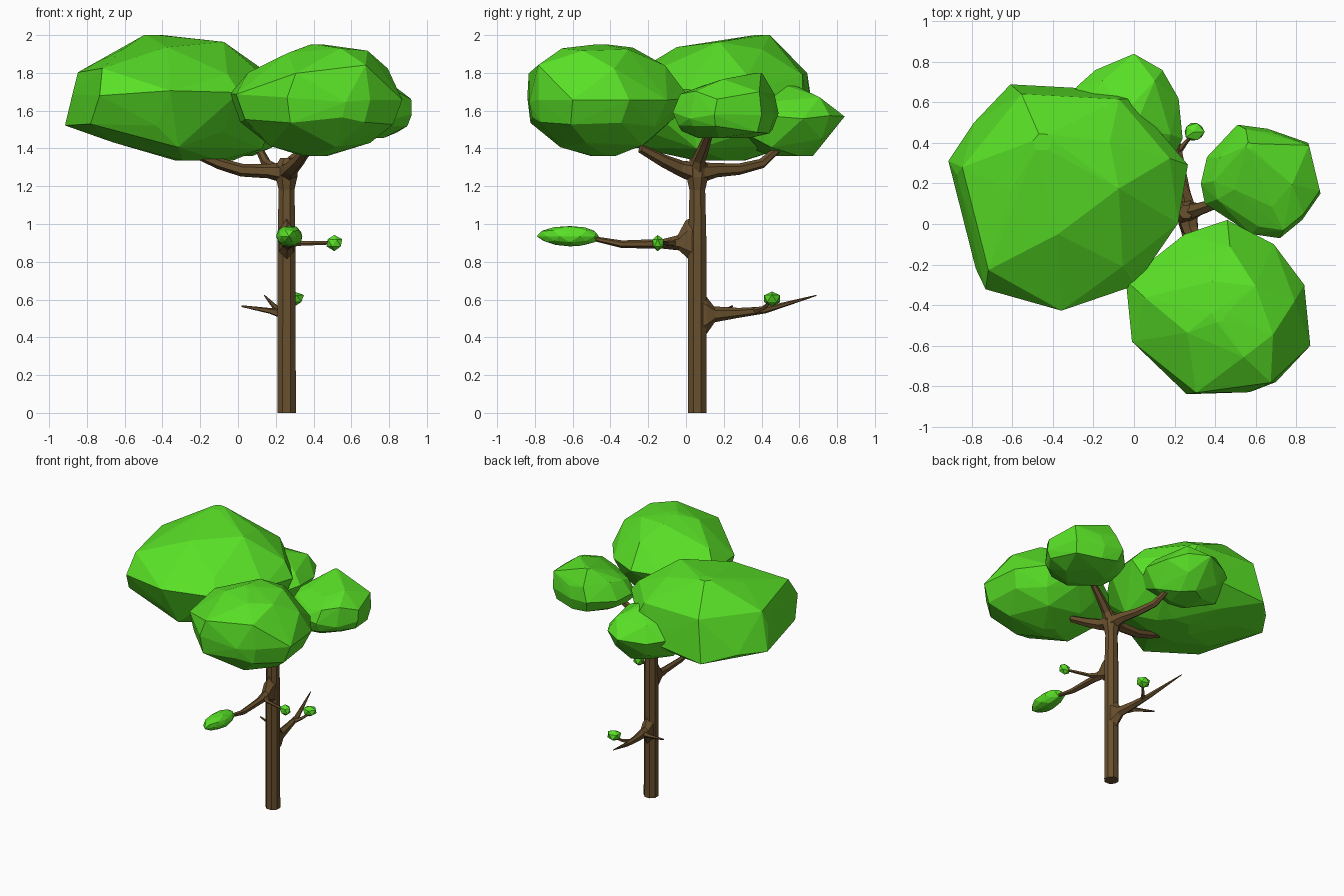
import bpy, bmesh, math, random
from mathutils import Vector, Quaternion
random.seed(4)


def material(name, col):
    m = bpy.data.materials.new(name)
    m.diffuse_color = (*col, 1)
    return m


BARK = material("bark", (0.14, 0.08, 0.027))
LEAF = material("leaf", (0.10, 0.75, 0.02))


def finish(name, bm, mat):
    bmesh.ops.recalc_face_normals(bm, faces=bm.faces[:])
    me = bpy.data.meshes.new(name)
    bm.to_mesh(me)
    bm.free()
    me.materials.append(mat)
    ob = bpy.data.objects.new(name, me)
    bpy.context.collection.objects.link(ob)


def limb(name, path, sides=6):
    """Tapered tube through (x, y, z, radius[, sideways radius]) points."""
    bm = bmesh.new()
    pts = [Vector(p[:3]) for p in path]
    rings = []
    for i, p in enumerate(pts):
        d = (pts[min(i + 1, len(pts) - 1)] - pts[max(i - 1, 0)]).normalized()
        q = Quaternion() if d.z > 0.98 else d.to_track_quat('Z', 'Y')
        r, w = path[i][3], path[i][-1]
        ring = []
        for k in range(sides):
            a = 2 * math.pi * (k + 0.5) / sides
            ring.append(bm.verts.new(p + q @ Vector((math.cos(a) * w, math.sin(a) * r, 0))))
        rings.append(ring)
    for a, b in zip(rings, rings[1:]):
        for k in range(sides):
            n = (k + 1) % sides
            bm.faces.new((a[k], a[n], b[n], b[k]))
    bm.faces.new(rings[0][::-1])
    bm.faces.new(rings[-1])
    finish(name, bm, BARK)


def canopy(name, outline, base, rings):
    """Faceted crown: plan outline scaled per (z, scale, centre x, centre y) ring, then hulled."""
    bm = bmesh.new()
    for i, (z, s, cx, cy) in enumerate(rings):
        inner = 0 < i < len(rings) - 1
        pts = outline if s > 0.88 else outline[i % 2::2]
        for x, y in pts:
            dz = random.uniform(-0.025, 0.025) if inner else 0
            bm.verts.new((cx + (x - base[0]) * s, cy + (y - base[1]) * s, z + dz))
    res = bmesh.ops.convex_hull(bm, input=bm.verts[:])
    junk = {g for g in res["geom_interior"] + res["geom_unused"] if isinstance(g, bmesh.types.BMVert)}
    bmesh.ops.delete(bm, geom=list(junk), context='VERTS')
    finish(name, bm, LEAF)


def tuft(name, loc, radii, sub=1):
    bm = bmesh.new()
    bmesh.ops.create_icosphere(bm, subdivisions=sub, radius=1)
    for v in bm.verts:
        f = random.uniform(0.92, 1.08)
        v.co = Vector(loc) + Vector([c * r * f for c, r in zip(v.co, radii)])
    finish(name, bm, LEAF)


# trunk
limb("trunk", [(.257, .06, 0, .053), (.257, .06, .9, .052), (.257, .06, 1.18, .045),
               (.257, .06, 1.25, .062), (.257, .06, 1.31, .06), (.257, .06, 1.35, .035)], 8)

# crown branches
limb("branch_left", [(.26, .06, 1.27, .058), (.16, .055, 1.28, .038), (.02, .05, 1.285, .034), (-.1, .045, 1.32, .03), (-.2, .04, 1.36, .022)])
limb("branch_back", [(.26, .06, 1.27, .058), (.24, .16, 1.285, .038), (.2, .28, 1.29, .03), (.15, .4, 1.32, .026), (.11, .49, 1.4, .02)])
limb("branch_front", [(.26, .06, 1.27, .058), (.28, -.03, 1.295, .042), (.32, -.12, 1.335, .034), (.37, -.24, 1.4, .024)])
limb("branch_right", [(.26, .06, 1.28, .055), (.31, .07, 1.345, .036), (.4, .1, 1.42, .028), (.5, .13, 1.5, .02)])

# middle branch with a leaf tuft and a twig
limb("middle_branch", [(.257, .04, .91, .13, .046), (.257, .012, .91, .11, .044), (.262, -.04, .9, .04, .032),
                       (.27, -.12, .895, .026), (.28, -.34, .893, .02), (.28, -.5, .925, .012)])
limb("middle_twig", [(.265, -.06, .9, .025), (.33, -.1, .897, .013), (.5, -.15, .9, .009)], 5)
tuft("middle_tuft", (.27, -.615, .935), (.07, .165, .056), 2)
tuft("middle_bud", (.51, -.15, .9), (.047, .035, .043))

# low branch with twigs
limb("low_branch", [(.257, .08, .52, .13, .046), (.256, .108, .52, .1, .044), (.25, .15, .522, .042, .034),
                    (.23, .28, .53, .026), (.21, .42, .545, .018), (.14, .69, .622, .003)])
limb("low_twig_left", [(.245, .17, .522, .03), (.17, .21, .54, .016), (.02, .245, .565, .005)], 5)
limb("low_twig_right", [(.22, .36, .54, .018), (.26, .41, .555, .011), (.3, .45, .59, .008)], 5)
tuft("low_bud", (.297, .455, .605), (.055, .05, .04))

# big left crown
canopy("canopy_left",
       [(.27, .32), (.22, .02), (0, -.3), (-.38, -.43), (-.77, -.32), (-.85, 0), (-.92, .27),
        (-.78, .48), (-.58, .69), (-.42, .66), (-.02, .66), (.13, .48)], (-.33, .13),
       [(1.335, .25, -.18, .17), (1.42, .74, -.28, .14), (1.51, .9, -.385, .185), (1.69, .96, -.31, .11),
        (1.81, .86, -.34, .16), (1.94, .5, -.35, .23), (2, .08, -.45, .4)])

# front right crown
canopy("canopy_front",
       [(.46, .02), (.25, -.05), (-.04, -.28), (-.01, -.58), (.26, -.84), (.57, -.83),
        (.7, -.78), (.87, -.6), (.84, -.3), (.69, -.1)], (.42, -.42),
       [(1.36, .15, .41, -.44), (1.43, .6, .43, -.42), (1.54, .89, .42, -.45), (1.67, 1, .42, -.42),
        (1.82, .84, .44, -.48), (1.91, .48, .47, -.46), (1.95, .08, .42, -.45)])

# right crown
canopy("canopy_right",
       [(.36, .33), (.51, .49), (.66, .47), (.86, .4), (.92, .15), (.83, .02), (.72, -.07),
        (.58, -.05), (.35, .1), (.33, .2)], (.62, .2),
       [(1.455, .5, .62, .2), (1.5, .89, .63, .2), (1.57, 1, .62, .2), (1.68, .89, .65, .21),
        (1.745, .5, .63, .22), (1.8, .06, .57, .385)])

# back crown
canopy("canopy_back",
       [(0, .84), (.14, .76), (.22, .62), (.24, .42), (.13, .2), (-.1, .12), (-.33, .25), (-.35, .55),
        (-.28, .68), (-.19, .76)], (-.03, .52),
       [(1.36, .35, -.01, .56), (1.43, .78, -.03, .53), (1.555, 1, -.03, .52), (1.67, .78, -.03, .52),
        (1.73, .2, -.02, .52)])
